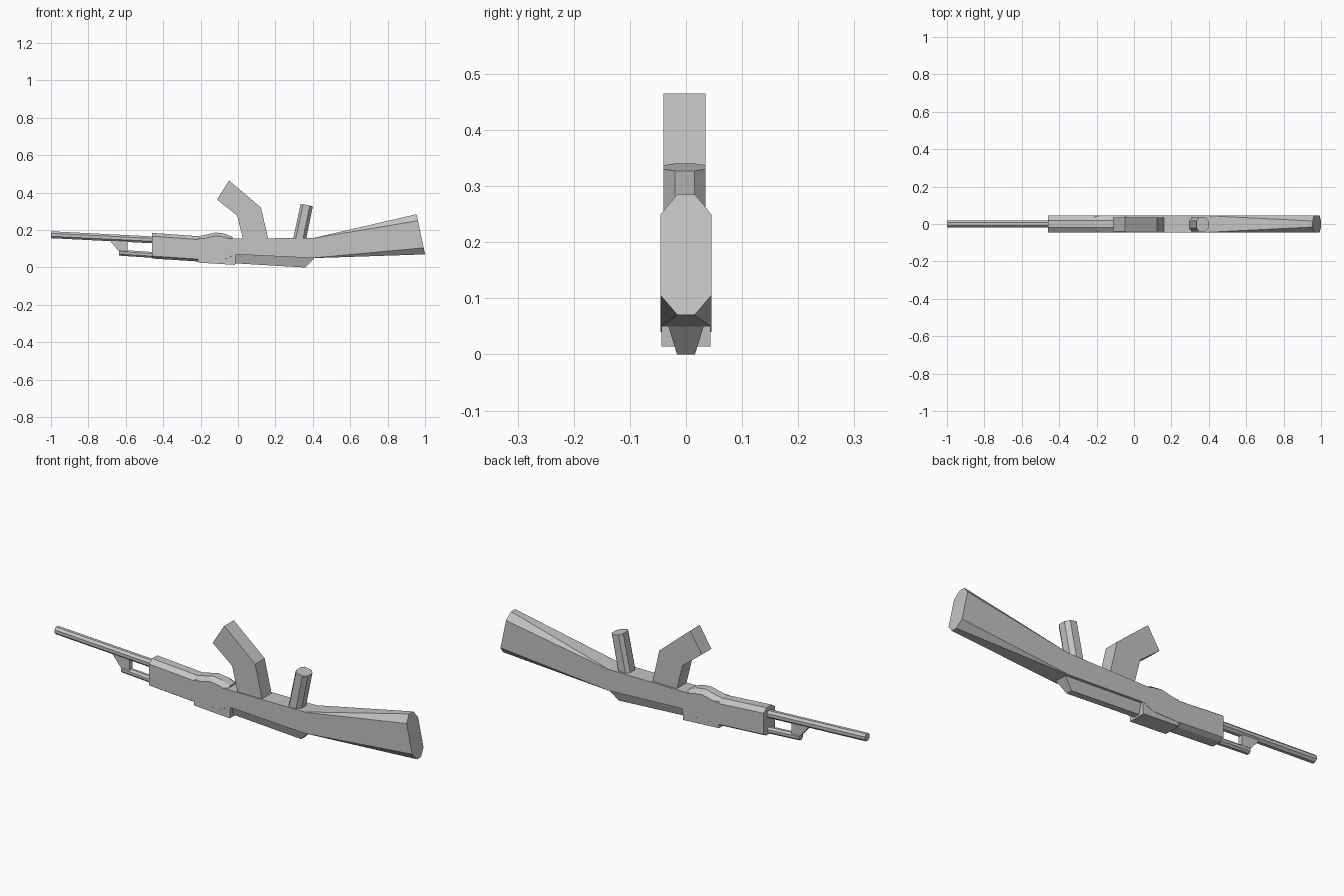
import bpy, bmesh, math
from mathutils import Vector

cube = bpy.data.objects.get("Cube")
if cube:
    bpy.data.objects.remove(cube)

GREY = (0.55, 0.55, 0.55)
metal = bpy.data.materials.new("plain grey")
metal.use_nodes = True
metal.diffuse_color = (*GREY, 1)
metal.node_tree.nodes["Principled BSDF"].inputs["Base Color"].default_value = (*GREY, 1)


def loft(name, sections):
    """Skin a row of matching closed sections and cap both ends."""
    bm = bmesh.new()
    rings = [[bm.verts.new(p) for p in s] for s in sections]
    for a, b in zip(rings, rings[1:]):
        for i in range(len(a)):
            j = (i + 1) % len(a)
            bm.faces.new((a[i], a[j], b[j], b[i]))
    bm.faces.new(rings[0])
    bm.faces.new(rings[-1])
    bmesh.ops.recalc_face_normals(bm, faces=bm.faces)
    mesh = bpy.data.meshes.new(name)
    bm.to_mesh(mesh)
    bm.free()
    mesh.materials.append(metal)
    obj = bpy.data.objects.new(name, mesh)
    bpy.context.collection.objects.link(obj)
    return obj


def plate(name, profile, y0, y1):
    """Extrude a side profile across the width."""
    return loft(name, [[(x, y, z) for x, z in profile] for y in (y0, y1)])


def tube(name, start, end, radius, sides=8):
    sections = []
    for x, z in (start, end):
        angles = [2 * math.pi * (i + 0.5) / sides for i in range(sides)]
        sections.append([(x, radius * math.cos(a), z + radius * math.sin(a)) for a in angles])
    return loft(name, sections)


def chamfered(x_bottom, x_top, bottom, top, low, high, flat_low, flat_high, half=0.045):
    """Upright eight-sided section, leaning from x_bottom to x_top."""
    right = [(flat_low, bottom), (half, low), (half, high), (flat_high, top)]
    outline = right + [(-y, z) for y, z in reversed(right)]
    return [(x_bottom + (x_top - x_bottom) * (z - bottom) / (top - bottom), y, z)
            for y, z in outline]


# Barrel, gas tube and the block that joins them
tube("barrel", (-1, 0.175), (-0.44, 0.147), 0.02)
tube("gas_tube", (-0.635, 0.079), (-0.44, 0.066), 0.017)
plate("front_block", [(-0.69, 0.15), (-0.64, 0.09), (-0.59, 0.085), (-0.59, 0.145)], -0.012, 0.012)

# Handguard with the raised hump
hump = [(-0.46, 0.048, 0.185), (-0.21, 0.032, 0.167), (-0.16, 0.032, 0.178), (-0.12, 0.032, 0.187),
        (-0.07, 0.032, 0.18), (-0.03, 0.05, 0.163)]
loft("handguard", [chamfered(x, x, b, t, b + 0.013, t - 0.018, 0.025, 0.02) for x, b, t in hump])

# Receiver, its wide housing and the tapered cover below
plate("receiver", [(-0.21, 0.04), (-0.015, 0.07), (0.41, 0.05), (0.41, 0.157), (-0.21, 0.155)], -0.045, 0.045)
plate("housing", [(-0.213, 0.026), (-0.015, 0.014), (-0.01, 0.08), (-0.213, 0.08)], -0.044, 0.044)
loft("lower_cover", [
    [(-0.03, -0.016, 0.023), (-0.03, 0.016, 0.023), (-0.03, 0.035, 0.075), (-0.03, -0.035, 0.075)],
    [(0.36, -0.016, 0), (0.36, 0.016, 0), (0.41, 0.032, 0.052), (0.41, -0.032, 0.052)]])

# Shoulder stock flaring out to a slanted end
loft("stock", [chamfered(0.40, 0.40, 0.05, 0.157, 0.051, 0.156, 0.044, 0.044),
               chamfered(1.0, 0.955, 0.07, 0.285, 0.105, 0.25, 0.015, 0.016)])

# Bent magazine
plate("magazine", [(0.027, 0.15), (0.162, 0.15), (0.123, 0.32), (-0.048, 0.465),
                   (-0.112, 0.363), (-0.005, 0.278)], -0.04, 0.035)


# Grip with cut corners, leaning back
def grip_section(x0, x1, z0, z1):
    cut = 0.018
    plan = [(0, -0.022), (0.2, -0.04), (0.75, -0.04), (1, -0.02),
            (1, 0.015), (0.75, 0.035), (0.2, 0.035), (0, 0.017)]
    return [(x0 + (x1 - x0) * u, y, z0 + (z1 - z0) * u) for u, y in plan]


loft("grip", [grip_section(0.294, 0.363, 0.15, 0.145), grip_section(0.335, 0.40, 0.34, 0.327)])
